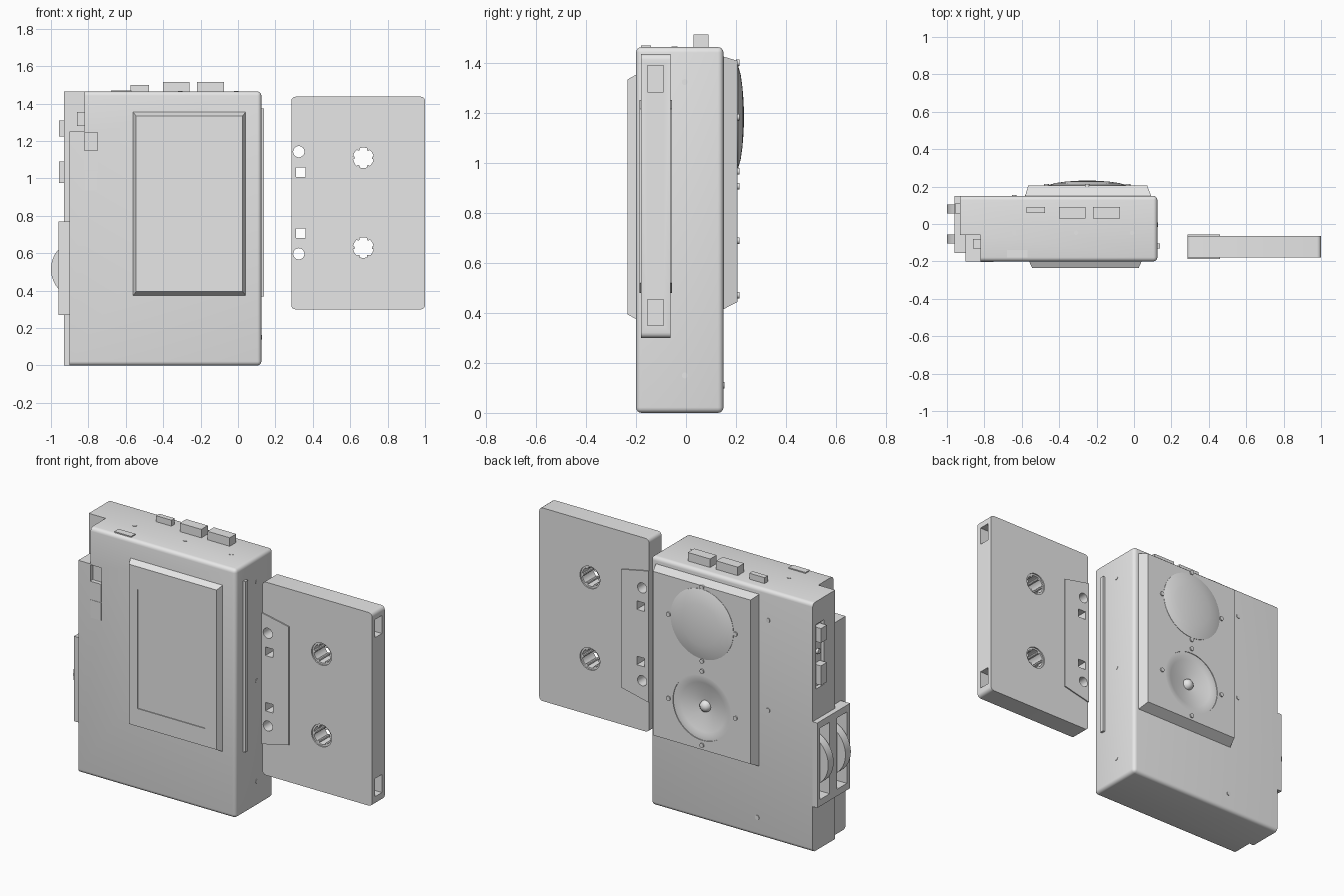
import bpy, bmesh, math
from mathutils import Matrix, Vector

old = bpy.data.objects.get("Cube")
if old:
    bpy.data.objects.remove(old, do_unlink=True)

grey = bpy.data.materials.new("plain_grey")
grey.use_nodes = True
grey.diffuse_color = (0.8, 0.8, 0.8, 1)
grey.node_tree.nodes["Principled BSDF"].inputs["Base Color"].default_value = (0.8, 0.8, 0.8, 1)


def finish(name, bm):
    bmesh.ops.recalc_face_normals(bm, faces=bm.faces[:])
    me = bpy.data.meshes.new(name)
    bm.to_mesh(me)
    bm.free()
    me.materials.append(grey)
    ob = bpy.data.objects.new(name, me)
    bpy.context.collection.objects.link(ob)
    return ob


def box(name, x, y, z, bevel=0, along=None, segs=4):
    """Box from three ranges; bevels all edges or only those along one axis."""
    bm = bmesh.new()
    bmesh.ops.create_cube(bm, size=1)
    for v in bm.verts:
        v.co = Vector([(a + b) / 2 + c * (b - a) for c, (a, b) in zip(v.co, (x, y, z))])
    if bevel:
        edges = [e for e in bm.edges if along is None
                 or abs((e.verts[0].co - e.verts[1].co)[along]) > 1e-4]
        bmesh.ops.bevel(bm, geom=edges, offset=bevel, segments=segs, profile=0.5, affect='EDGES')
    return finish(name, bm)


def rod(name, centre, r, depth, axis='Y', sides=32):
    rot = {'X': Matrix.Rotation(math.pi / 2, 4, 'Y'),
           'Y': Matrix.Rotation(math.pi / 2, 4, 'X'), 'Z': Matrix()}[axis]
    bm = bmesh.new()
    bmesh.ops.create_cone(bm, cap_ends=True, segments=sides, radius1=r, radius2=r,
                          depth=depth, matrix=Matrix.Translation(centre) @ rot)
    return finish(name, bm)


def loft(name, ring_a, ya, ring_b, yb):
    """Solid between two xz outlines at two depths."""
    bm = bmesh.new()
    a = [bm.verts.new((x, ya, z)) for x, z in ring_a]
    b = [bm.verts.new((x, yb, z)) for x, z in ring_b]
    bm.faces.new(a)
    bm.faces.new(b)
    for i in range(len(a)):
        j = (i + 1) % len(a)
        bm.faces.new((a[i], a[j], b[j], b[i]))
    return finish(name, bm)


def rect(x0, x1, z0, z1):
    return [(x0, z0), (x1, z0), (x1, z1), (x0, z1)]


def lathe(name, profile, x, z):
    """Revolve (radius, y) points about a line along y."""
    bm = bmesh.new()
    vs = [bm.verts.new((x + r, y, z)) for r, y in profile]
    es = [bm.edges.new(p) for p in zip(vs, vs[1:])]
    bmesh.ops.spin(bm, geom=vs + es, cent=(x, 0, z), axis=(0, 1, 0),
                   angle=math.tau, steps=48)
    bmesh.ops.remove_doubles(bm, verts=bm.verts[:], dist=1e-4)
    return finish(name, bm)


def cut(target, *cutters):
    for c in cutters:
        m = target.modifiers.new("cut", 'BOOLEAN')
        m.operation, m.solver, m.object = 'DIFFERENCE', 'EXACT', c
    me = bpy.data.meshes.new_from_object(
        target.evaluated_get(bpy.context.evaluated_depsgraph_get()))
    target.modifiers.clear()
    target.data = me


def discard(*obs):
    for o in obs:
        bpy.data.objects.remove(o, do_unlink=True)


# Player body with stepped side, notched corner and pockets
body = box("body", (-1.05, 0.125), (-0.2, 0.15), (0, 1.465), 0.022)
cutters = [box("c", (-1.2, -0.93), (-1, 1), (-1, 2)),
           box("c", (-1.2, -0.9), (-1, -0.06), (-1, 2)),
           box("c", (-1.2, -0.82), (-1, -0.06), (1.25, 2)),
           box("c", (-0.82, -0.75), (-0.3, -0.18), (1.15, 1.245)),
           box("c", (-1, -0.91), (0.045, 0.12), (0.95, 1.33))]
for s in (-1, 1):
    cutters.append(box("c", (-1.1, -0.87), (s * 0.08 - 0.045, s * 0.08 + 0.045), (0.31, 0.73)))
cut(body, *cutters)

# Dial frame and the two thumb wheels
frame = box("dial_frame", (-0.96, -0.89), (-0.155, 0.15), (0.27, 0.77))
cut(frame, *cutters[-2:])
discard(*cutters)
for s, side in ((-1, "front"), (1, "back")):
    rod(side + "_dial", (-0.842, s * 0.08, 0.515), 0.158, 0.05, sides=64)

# Side sockets, notch stud and front slider
for i, z in enumerate(((1.225, 1.31), (0.975, 1.09))):
    box(f"side_socket_{i}", (-0.956, -0.9), (0.055, 0.11), z)
rod("side_pin", (-0.91, 0.08, 1.155), 0.015, 0.03, 'X', 16)
box("notch_stud", (-0.86, -0.81), (-0.13, -0.08), (1.28, 1.355))
box("slider_upper", (-0.82, -0.75), (-0.204, -0.19), (1.045, 1.15))
box("slider_lower", (-0.82, -0.75), (-0.202, -0.19), (0.935, 1.04))

# Front lid with a shallow inset panel
lid = loft("front_lid", rect(-0.565, 0.045, 0.37, 1.36), -0.19,
           rect(-0.545, 0.025, 0.395, 1.335), -0.235)
panel = box("c", (-0.49, -0.05), (-0.3, -0.23), (0.5, 1.2))
cut(lid, panel)
discard(panel)

# Back speaker plate, dome and cone
CX, UP, LOW = -0.25, 1.185, 0.69
plate = loft("speaker_plate", rect(-0.585, 0.095, 0.41, 1.43), 0.14,
             rect(-0.565, 0.07, 0.445, 1.41), 0.207)
well = rod("c", (CX, 0.23, LOW), 0.19, 0.14, sides=48)
cut(plate, well)
discard(well)
lathe("speaker_dome", [(0, 0.232), (0.06, 0.231), (0.12, 0.226), (0.17, 0.219),
                       (0.205, 0.209), (0.205, 0.2), (0, 0.2)], CX, UP)
lathe("speaker_cone", [(0, 0.172), (0.035, 0.174), (0.09, 0.186), (0.145, 0.196),
                       (0.165, 0.203), (0.19, 0.203), (0.19, 0.155), (0, 0.155)], CX, LOW)
lathe("speaker_cap", [(0, 0.205), (0.018, 0.2), (0.03, 0.188), (0.034, 0.17),
                      (0, 0.165)], CX, LOW)
for n, z in (("upper", UP), ("lower", LOW)):
    for i in range(4):
        a = i * math.pi / 2
        rod(f"{n}_speaker_screw_{i}", (CX + 0.218 * math.cos(a), 0.207, z + 0.218 * math.sin(a)),
            0.013, 0.014, sides=12)

# Top buttons and small flap
for i, (x, y, h) in enumerate((((-0.4, -0.26), (0.03, 0.09), 1.515),
                               ((-0.22, -0.075), (0.03, 0.09), 1.515),
                               ((-0.575, -0.475), (0.06, 0.09), 1.5))):
    box(f"top_button_{i}", x, y, (1.44, h))
box("top_flap", (-0.68, -0.57), (-0.18, -0.14), (1.455, 1.471))

# Side trim strip and case screws
box("side_strip", (0.11, 0.139), (-0.13, -0.105), (0.37, 1.375))
for i, z in enumerate((0.15, 0.74, 1.325)):
    rod(f"side_screw_{i}", (0.124, -0.005, z), 0.012, 0.006, 'X', 12)
for i, x in enumerate((-0.64, -0.31, -0.01)):
    rod(f"top_screw_{i}", (x, -0.047, 1.464), 0.012, 0.006, 'Z', 12)
for i, (x, z) in enumerate(((-0.64, 1.29), (-0.64, 0.76), (-0.57, 0.11))):
    rod(f"back_screw_{i}", (x, 0.15, z), 0.013, 0.008, 'Y', 12)

# Tape cassette: flat shell and thicker tapered edge, sharing holes
MID, Y = 0.87, -0.1215
shell = box("cassette_shell", (0.285, 1.0), (-0.18, -0.063), (0.3, 1.437), 0.022, 1)
taper = [(0.285, 0.48), (0.46, 0.52), (0.46, 1.217), (0.285, 1.253)]
edge = loft("cassette_edge", taper, -0.187, taper, -0.056)
holes, ends = [], []
for s in (-1, 1):
    holes.append(rod("c", (0.325, Y, MID + s * 0.273), 0.03, 0.5, sides=24))
    holes.append(box("c", (0.31, 0.36), (-0.4, 0.1), (MID + s * 0.163 - 0.025, MID + s * 0.163 + 0.025)))
    ends.append(rod("c", (0.67, Y, MID + s * 0.24), 0.065, 0.5))
    ends.append(box("c", (0.93, 1.1), (-0.155, -0.09), (MID + s * 0.468 - 0.053, MID + s * 0.468 + 0.053)))
cut(shell, *holes, *ends)
cut(edge, *holes)
discard(*holes, *ends)

# Toothed reel hubs
for s, n in ((-1, "lower"), (1, "upper")):
    z = MID + s * 0.24
    lathe(n + "_reel_hub", [(0.055, -0.172), (0.066, -0.172), (0.066, -0.071),
                            (0.055, -0.071), (0.055, -0.172)], 0.67, z)
    for i in range(6):
        a = i * math.tau / 6
        rod(f"{n}_reel_tooth_{i}", (0.67 + 0.053 * math.cos(a), Y, z + 0.053 * math.sin(a)),
            0.008, 0.1, sides=8)

# Smooth shading with sharp edges kept
for ob in bpy.context.scene.objects:
    ob.select_set(ob.type == 'MESH')
bpy.context.view_layer.objects.active = body
bpy.ops.object.shade_smooth_by_angle(angle=math.radians(35))
